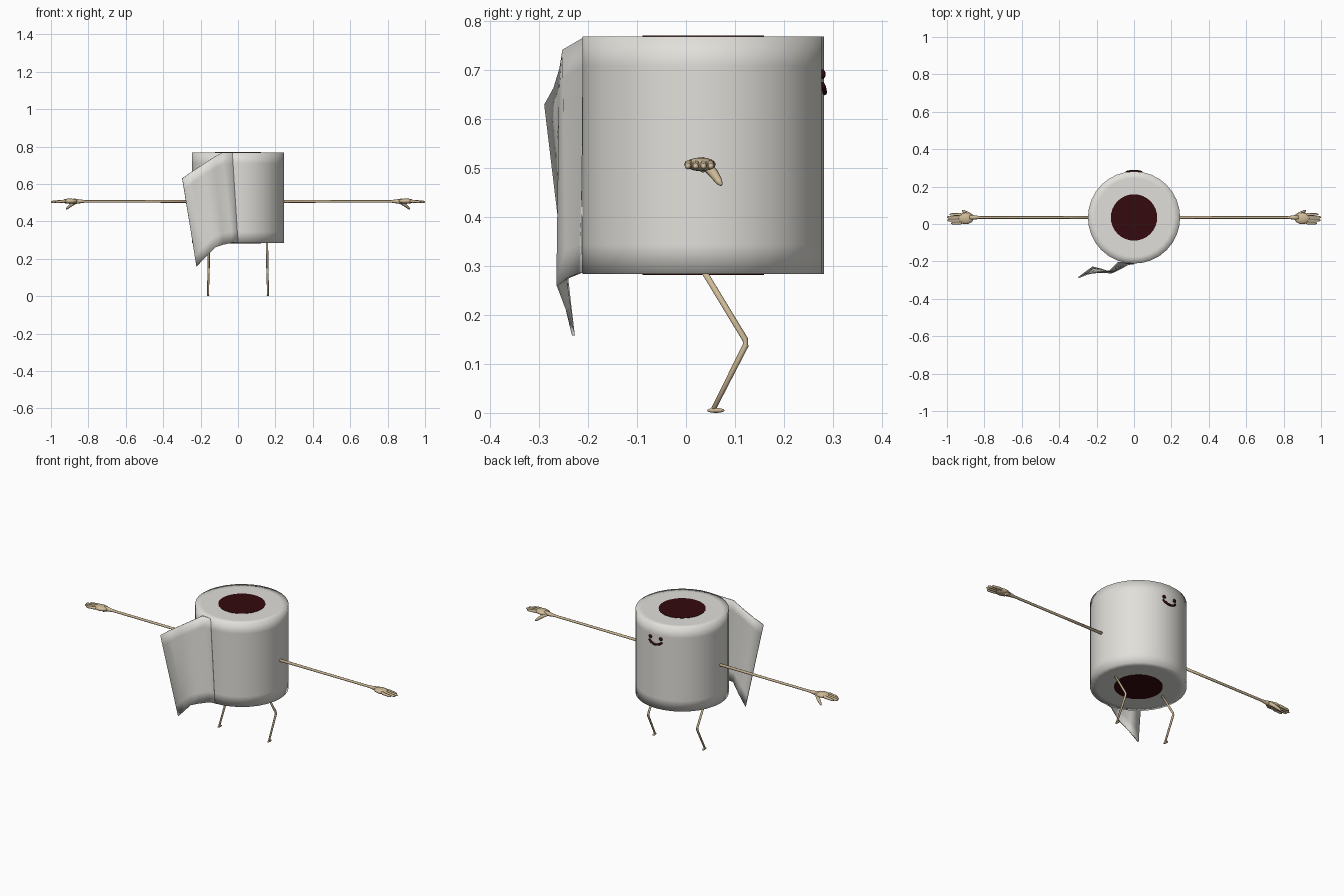
import bpy, bmesh, math
from mathutils import Vector

if "Cube" in bpy.data.objects:
    bpy.data.objects.remove(bpy.data.objects["Cube"])


def material(name, rgb):
    m = bpy.data.materials.new(name)
    m.use_nodes = True
    m.diffuse_color = (*rgb, 1)
    bsdf = next(n for n in m.node_tree.nodes if n.type == 'BSDF_PRINCIPLED')
    bsdf.inputs["Base Color"].default_value = (*rgb, 1)
    bsdf.inputs["Roughness"].default_value = 0.8
    return m


PAPER = material("paper white", (0.75, 0.74, 0.70))
DARK = material("dark red", (0.035, 0.003, 0.004))
TAN = material("tan skin", (0.62, 0.49, 0.31))

CY, R = 0.035, 0.2465          # roll centre and radius
BOTTOM, TOP = 0.284, 0.769


def finish(bm, name, mats, smooth=True):
    me = bpy.data.meshes.new(name)
    bmesh.ops.recalc_face_normals(bm, faces=bm.faces)
    for f in bm.faces:
        f.smooth = smooth
    bm.to_mesh(me)
    bm.free()
    for m in mats:
        me.materials.append(m)
    ob = bpy.data.objects.new(name, me)
    bpy.context.collection.objects.link(ob)
    return ob


def lathe(name, profile, mat, sides=32):
    bm = bmesh.new()
    rings = []
    for r, z in profile:
        rings.append([bm.verts.new((r * math.cos(a), CY + r * math.sin(a), z))
                      for a in (math.tau * i / sides for i in range(sides))])
    for lo, hi in zip(rings, rings[1:]):
        for i in range(sides):
            j = (i + 1) % sides
            bm.faces.new((lo[i], lo[j], hi[j], hi[i]))
    bm.faces.new(rings[0])
    bm.faces.new(rings[-1])
    return finish(bm, name, [mat])


def tube(name, points, radii, mat, sides=8):
    """Round limb through points, with its own radius at each point."""
    bm = bmesh.new()
    pts = [Vector(p) for p in points]
    rings = []
    for i, p in enumerate(pts):
        t = (pts[min(i + 1, len(pts) - 1)] - pts[max(i - 1, 0)]).normalized()
        ref = Vector((0, 0, 1)) if abs(t.z) < 0.8 else Vector((1, 0, 0))
        u = t.cross(ref).normalized()
        v = t.cross(u)
        rings.append([bm.verts.new(p + radii[i] * (u * math.cos(a) + v * math.sin(a)))
                      for a in (math.tau * k / sides for k in range(sides))])
    for lo, hi in zip(rings, rings[1:]):
        for i in range(sides):
            j = (i + 1) % sides
            bm.faces.new((lo[i], lo[j], hi[j], hi[i]))
    bm.faces.new(rings[0])
    bm.faces.new(rings[-1])
    return finish(bm, name, [mat])


def ellipsoid(name, centre, size, mat):
    bm = bmesh.new()
    bmesh.ops.create_uvsphere(bm, u_segments=14, v_segments=8, radius=1)
    for v in bm.verts:
        v.co = Vector(c + s * k for c, s, k in zip(centre, size, v.co))
    return finish(bm, name, [mat])


# Paper roll with softly shaded rims
lathe("paper_roll", [(0.13, BOTTOM), (0.21, BOTTOM), (R, BOTTOM), (R, BOTTOM + 0.06),
                     (R, TOP - 0.06), (R, TOP), (0.21, TOP), (0.13, TOP)], PAPER)

# Dark core showing at both ends
core = lathe("roll_core", [(0.124, BOTTOM - 0.002), (0.124, TOP + 0.002)], DARK)
for poly in core.data.polygons:
    poly.use_smooth = False

# Loose sheet peeling off the roll: top and bottom point of each column
columns = [((-0.03, -0.208, 0.768), (0.0, -0.212, 0.286)),
           ((-0.085, -0.205, 0.768), (-0.03, -0.216, 0.286)),
           ((-0.13, -0.250, 0.742), (-0.08, -0.243, 0.275)),
           ((-0.19, -0.256, 0.703), (-0.12, -0.262, 0.262)),
           ((-0.25, -0.268, 0.664), (-0.17, -0.243, 0.212)),
           ((-0.298, -0.287, 0.630), (-0.222, -0.230, 0.158))]
ROWS = 8
bm = bmesh.new()
grid = [[bm.verts.new(Vector(t).lerp(Vector(b), k / ROWS)) for k in range(ROWS + 1)]
        for t, b in columns]
for a, b in zip(grid, grid[1:]):
    for k in range(ROWS):
        bm.faces.new((a[k], b[k], b[k + 1], a[k + 1]))
sheet = finish(bm, "loose_sheet", [PAPER])
solid = sheet.modifiers.new("thickness", 'SOLIDIFY')
solid.thickness = 0.006
solid.offset = 0

# Face on the back of the roll
def on_roll(x, z, lift=0.0):
    return (x, CY + math.sqrt(R * R - x * x) + lift, z)


for side, s in (("left", 1), ("right", -1)):
    ellipsoid(side + "_eye", on_roll(0.034 * s, 0.692), (0.011, 0.006, 0.010), DARK)
smile = [on_roll(0.042 * k / 5, 0.655 + 0.018 * (k / 5) ** 2, 0.001) for k in range(-5, 6)]
tube("mouth", smile, [0.004] + [0.006] * 9 + [0.004], DARK)

# Arms, hands, legs and feet, one of each per side
fingers = [(0.004, 0.978), (0.020, 0.996), (0.036, 1.0), (0.051, 0.985)]
for side, s in (("left", 1), ("right", -1)):
    tube(side + "_arm", [(s * x, 0.035, 0.507) for x in (0.23, 0.53, 0.82, 0.85, 0.88)],
         [0.008, 0.007, 0.007, 0.011, 0.016], TAN)
    ellipsoid(side + "_palm", (s * 0.9, 0.030, 0.508), (0.042, 0.031, 0.014), TAN)
    for n, (y, tip) in enumerate(fingers, 1):
        tube(f"{side}_finger_{n}",
             [(s * 0.905, 0.02 + y * 0.4, 0.508), (s * 0.93, y, 0.508),
              (s * (tip - 0.008), y, 0.504), (s * tip, y, 0.503)],
             [0.008, 0.008, 0.0065, 0.003], TAN)
    tube(side + "_thumb",
         [(s * 0.865, 0.04, 0.506), (s * 0.89, 0.056, 0.490),
          (s * 0.912, 0.068, 0.472), (s * 0.918, 0.072, 0.466)],
         [0.010, 0.010, 0.007, 0.003], TAN)
    tube(side + "_leg",
         [(s * 0.155, 0.030, 0.30), (s * 0.157, 0.121, 0.150),
          (s * 0.158, 0.122, 0.138), (s * 0.160, 0.056, 0.008)],
         [0.006, 0.006, 0.006, 0.005], TAN)
    ellipsoid(side + "_foot", (s * 0.160, 0.061, 0.005), (0.007, 0.018, 0.005), TAN)
